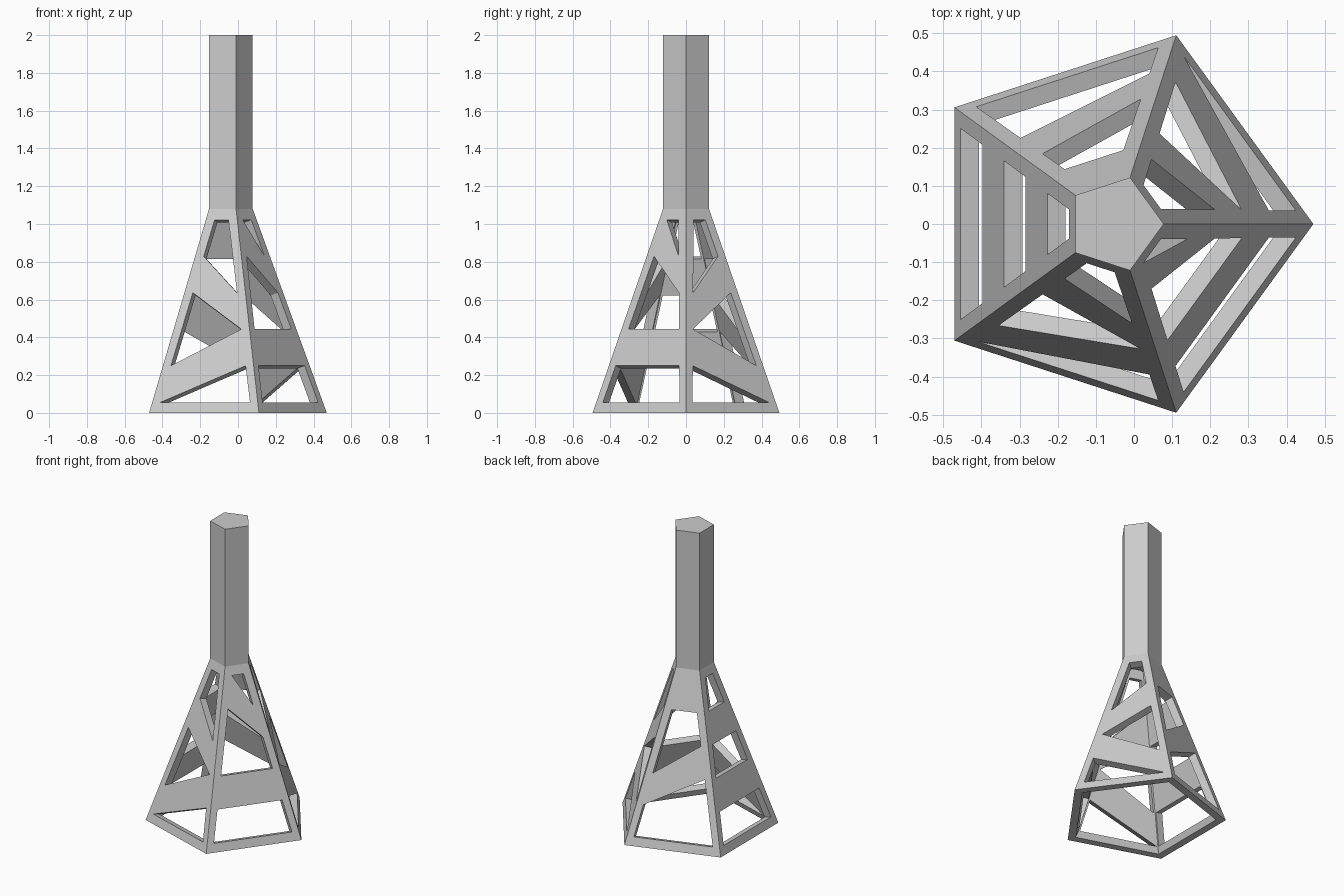
import bpy, bmesh
from math import cos, sin, radians
from mathutils import Vector

if "Cube" in bpy.data.objects:
    bpy.data.objects.remove(bpy.data.objects["Cube"])

CX, R0, R1, H = -0.05, 0.52, 0.128, 1.08
WALL = 0.05
LEVELS = [0, 0.055, 0.25, 0.443, 0.636, 0.829, 1.022, H]

# Start level of each one-step-high band at the left and right edge of each panel
BANDS = [
    [(2, 1), (3, 4)],
    [(2, 3), (5, 5)],
    [(2, 2), (4, 4)],
    [(1, 2), (4, 3)],
    [(2, 2), (5, 4)],
]


def corner(k, z, r=None):
    a = radians(72 * k)
    if r is None:
        r = R0 + (R1 - R0) * z / H
    return Vector((CX + r * cos(a), r * sin(a), z))


def add_object(name, bm):
    mesh = bpy.data.meshes.new(name)
    bm.to_mesh(mesh)
    bm.free()
    ob = bpy.data.objects.new(name, mesh)
    bpy.context.collection.objects.link(ob)
    return ob


# Tapered base: five pierced panels sharing their ridges
bm = bmesh.new()
ridge = [[bm.verts.new(corner(k, z)) for z in LEVELS] for k in range(5)]
top = len(LEVELS) - 1
for k in range(5):
    A, B = ridge[k], ridge[(k + 1) % 5]
    L, R = [], []
    for i, z in enumerate(LEVELS):
        d = (B[i].co - A[i].co).normalized() * (0.043 + 0.006 * z)
        L.append(bm.verts.new(A[i].co + d))
        R.append(bm.verts.new(B[i].co - d))
    for i in range(top):
        bm.faces.new((A[i], L[i], L[i + 1], A[i + 1]))
        bm.faces.new((R[i], B[i], B[i + 1], R[i + 1]))
    for a, b in [(0, 0), (top - 1, top - 1)] + BANDS[k]:
        bm.faces.new((L[a], R[b], R[b + 1], L[a + 1]))
base = add_object("pierced_base", bm)

# Give the panels wall thickness, then flatten the foot on the ground
mod = base.modifiers.new("wall", 'SOLIDIFY')
mod.thickness = WALL
mod.offset = -1
mod.use_even_offset = True
dg = bpy.context.evaluated_depsgraph_get()
solid = bpy.data.meshes.new_from_object(base.evaluated_get(dg))
base.modifiers.clear()
base.data = solid
for v in solid.vertices:
    v.co.z = max(v.co.z, 0)

# Pentagonal tower
bm = bmesh.new()
low = [bm.verts.new(corner(k, H, R1)) for k in range(5)]
high = [bm.verts.new(corner(k, 2, R1)) for k in range(5)]
bm.faces.new(low[::-1])
bm.faces.new(high)
for k in range(5):
    n = (k + 1) % 5
    bm.faces.new((low[k], low[n], high[n], high[k]))
add_object("tower", bm)
